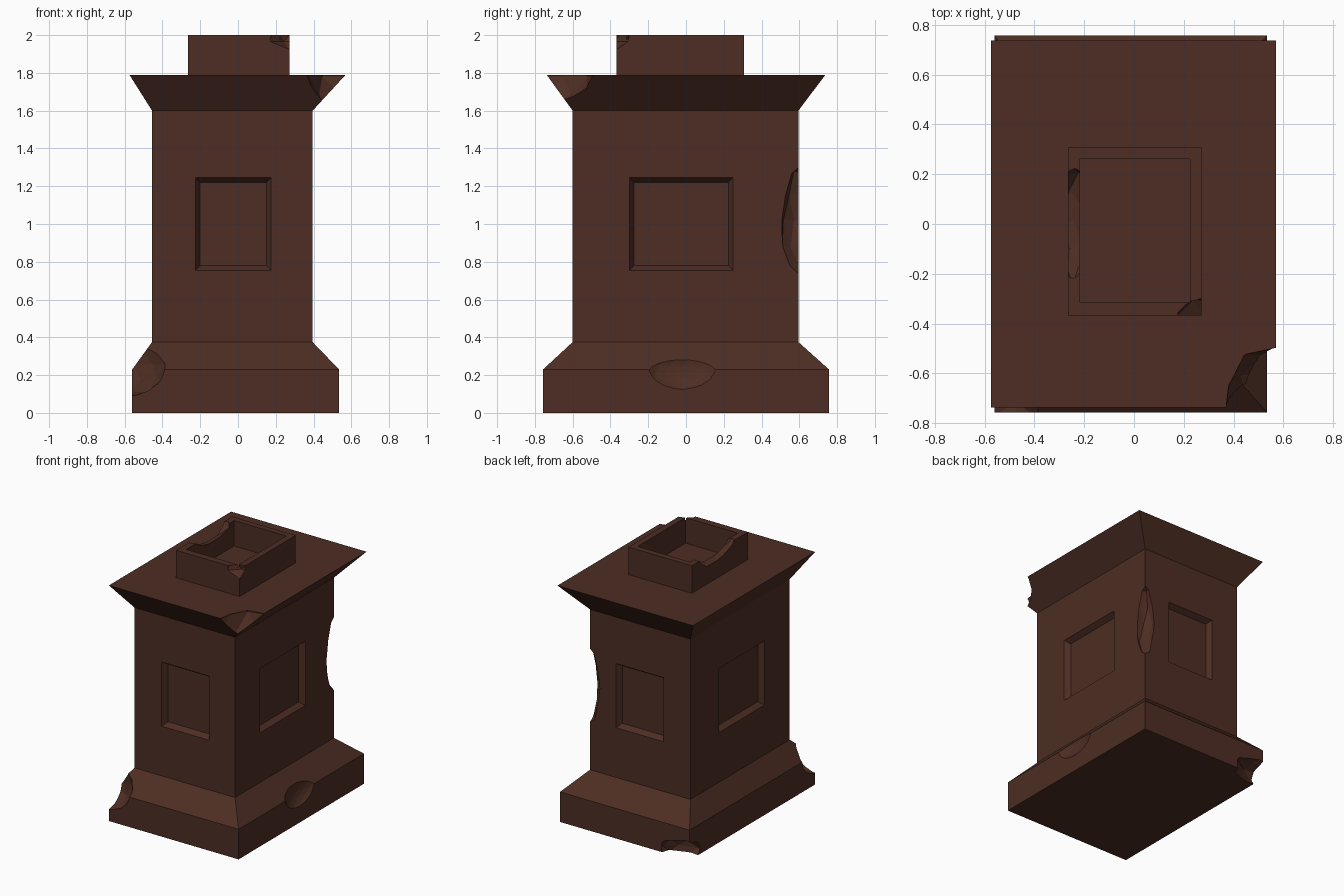
import bpy, bmesh, random
from mathutils import Vector

if "Cube" in bpy.data.objects:
    bpy.data.objects.remove(bpy.data.objects["Cube"])

random.seed(4)


def loft(bm, rings):
    """Skin a stack of four-point rings and close both ends."""
    loops = [[bm.verts.new(p) for p in ring] for ring in rings]
    for a, b in zip(loops, loops[1:]):
        for i in range(4):
            j = (i + 1) % 4
            bm.faces.new((a[i], a[j], b[j], b[i]))
    bm.faces.new(loops[0])
    bm.faces.new(loops[-1])


def rect(a0, a1, b0, b1):
    return [(a0, b0), (a1, b0), (a1, b1), (a0, b1)]


def chip(bm, center, radii, detail=2, rough=0.1):
    """Rough ellipsoid used to bite damage out of the stone."""
    verts = bmesh.ops.create_icosphere(bm, subdivisions=detail, radius=1)["verts"]
    for v in verts:
        k = 1.03 + random.uniform(-rough, rough)
        v.co = Vector([c + r * k * n for c, r, n in zip(center, radii, v.co)])


def finish(bm, name):
    bmesh.ops.recalc_face_normals(bm, faces=bm.faces)
    mesh = bpy.data.meshes.new(name)
    bm.to_mesh(mesh)
    bm.free()
    ob = bpy.data.objects.new(name, mesh)
    bpy.context.collection.objects.link(ob)
    return ob


# Pedestal body: plinth, shaft, flared cap, hollow socket (x0, x1, y0, y1, z)
profile = [
    (-.56, .535, -.757, .757, 0), (-.56, .535, -.757, .757, .23),
    (-.455, .395, -.6, .595, .375), (-.455, .395, -.6, .595, 1.6),
    (-.575, .57, -.738, .738, 1.79), (-.265, .272, -.368, .308, 1.79),
    (-.265, .272, -.368, .308, 2), (-.217, .225, -.315, .262, 2),
    (-.217, .225, -.315, .262, 1.805),
]
bm = bmesh.new()
loft(bm, [[(a, b, p[4]) for a, b in rect(*p[:4])] for p in profile])
pedestal = finish(bm, "stone_pedestal")

# Recessed panels with sloped edges on all four faces
bm = bmesh.new()
Z0, Z1, DEPTH, INSET = .755, 1.245, .04, .025
for axis, plane, out, lo, hi in ((1, -.6, -1, -.225, .175), (1, .595, 1, -.225, .175),
                                 (0, -.455, -1, -.3, .25), (0, .395, 1, -.3, .25)):
    rings = []
    for offset, s in ((.03, 0), (0, 0), (-DEPTH, INSET)):
        d = plane + out * offset
        rings.append([(d, a, z) if axis == 0 else (a, d, z)
                      for a, z in rect(lo + s, hi - s, Z0 + s, Z1 - s)])
    loft(bm, rings)

# Weathered chips
chip(bm, (.58, -.73, 1.78), (.22, .25, .18))               # cap corner
chip(bm, (-.56, -.77, .255), (.19, .17, .16))              # plinth front corner
chip(bm, (.585, -.02, .25), (.1, .2, .14), 3, 0)           # smooth plinth dent
chip(bm, (-.54, .78, .04), (.24, .14, .1))                 # plinth bottom corner
chip(bm, (.405, .605, 1.02), (.09, .1, .27))               # shaft edge
chip(bm, (.275, -.375, 2.005), (.115, .085, .085), 1, .03)  # socket corner
chip(bm, (-.245, .01, 2.02), (.08, .23, .1))               # socket rim
cutter = finish(bm, "damage_cutter")
cutter.hide_render = True

# Carve and bake the result
mod = pedestal.modifiers.new("carve", "BOOLEAN")
mod.operation = "DIFFERENCE"
mod.solver = "EXACT"
mod.object = cutter
deps = bpy.context.evaluated_depsgraph_get()
carved = bpy.data.meshes.new_from_object(pedestal.evaluated_get(deps))
pedestal.modifiers.clear()
pedestal.data = carved
bpy.data.objects.remove(cutter)

# Brown stone
stone = bpy.data.materials.new("brown_stone")
stone.diffuse_color = (.075, .027, .017, 1)
stone.use_nodes = True
stone.node_tree.nodes["Principled BSDF"].inputs["Base Color"].default_value = stone.diffuse_color
carved.materials.clear()
carved.materials.append(stone)
for poly in carved.polygons:
    poly.material_index = 0
